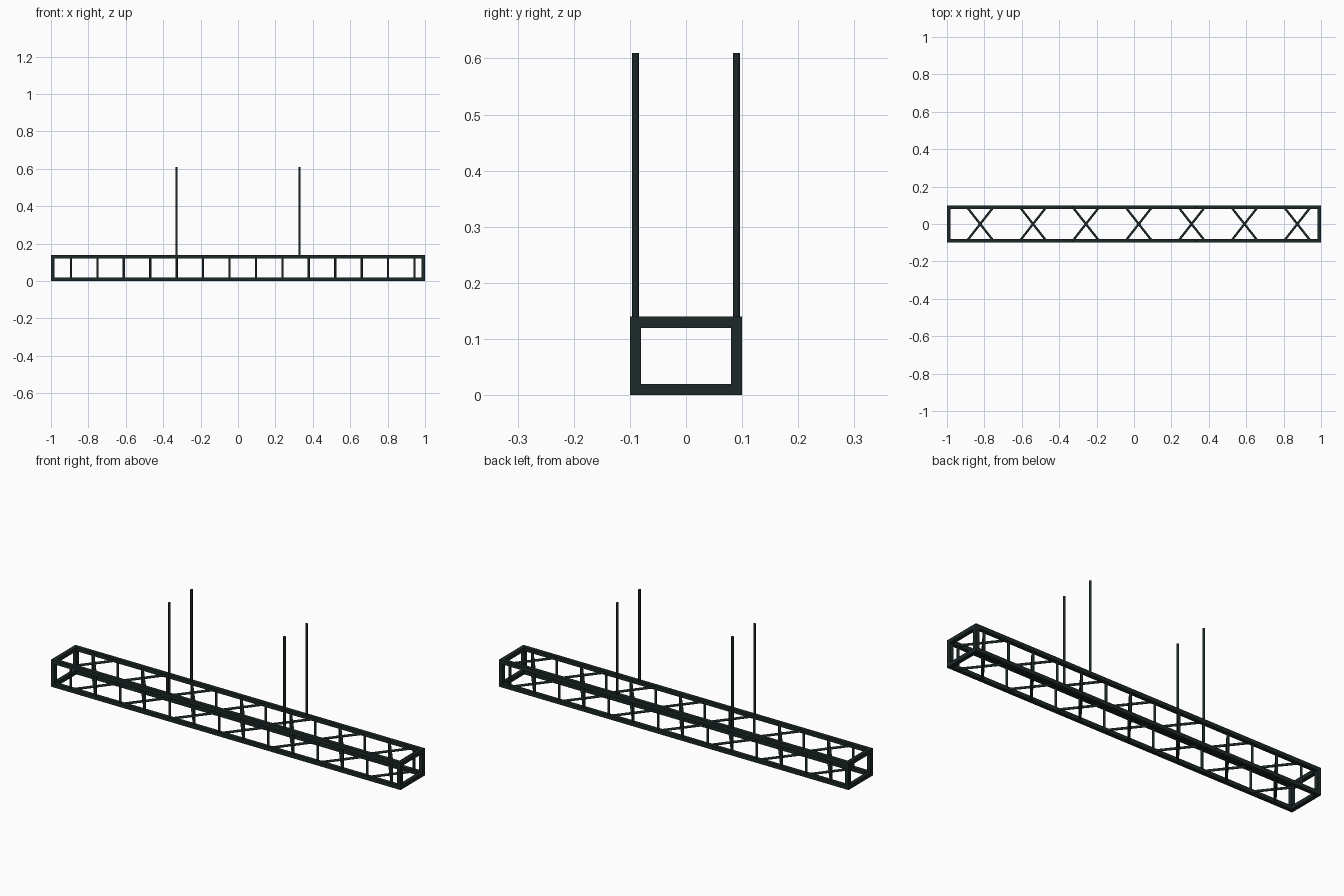
import bpy, math
from mathutils import Vector

if "Cube" in bpy.data.objects:
    bpy.data.objects.remove(bpy.data.objects["Cube"])

mat = bpy.data.materials.new("dark_steel")
mat.diffuse_color = (0.012, 0.021, 0.021, 1)
mat.use_nodes = True
mat.node_tree.nodes["Principled BSDF"].inputs["Base Color"].default_value = mat.diffuse_color


def finish(name):
    ob = bpy.context.object
    ob.name = name
    ob.data.materials.append(mat)
    return ob


def bar(name, centre, size):
    bpy.ops.mesh.primitive_cube_add(size=1, location=centre)
    ob = finish(name)
    ob.scale = size
    return ob


def rod(name, a, b, radius=0.006):
    a, b = Vector(a), Vector(b)
    d = b - a
    bpy.ops.mesh.primitive_cylinder_add(vertices=16, radius=radius, depth=d.length,
                                        location=(a + b) / 2,
                                        rotation=d.to_track_quat('Z', 'Y').to_euler())
    bpy.ops.object.shade_smooth_by_angle(angle=math.radians(40))
    return finish(name)


T, W, H = 0.02, 0.09, 0.14
LOW, HIGH = T / 2, H - T / 2

# box frame: long chords, end rails and corner posts
for z in (LOW, HIGH):
    for s in (-1, 1):
        bar("long_chord", (0, s * W, z), (2, T, T))
        bar("end_rail", (s * 0.99, 0, z), (T, 2 * W - T, T))
for sx in (-1, 1):
    for sy in (-1, 1):
        bar("corner_post", (sx * 0.99, sy * W, H / 2), (T, T, H - 2 * T))

# thin uprights, with crossed braces over every second bay
xs = [-0.893 + 0.1413 * i for i in range(14)]
for x in xs:
    for s in (-1, 1):
        rod("upright", (x, s * W, LOW), (x, s * W, HIGH))
for x0, x1 in zip(xs[::2], xs[1::2]):
    for z in (LOW, HIGH):
        for s in (-1, 1):
            rod("cross_brace", (x0, -s * W, z), (x1, s * W, z))

# hanging rods
for sx in (-1, 1):
    for sy in (-1, 1):
        rod("hanger_rod", (sx * 0.329, sy * W, HIGH), (sx * 0.329, sy * W, 0.61))
